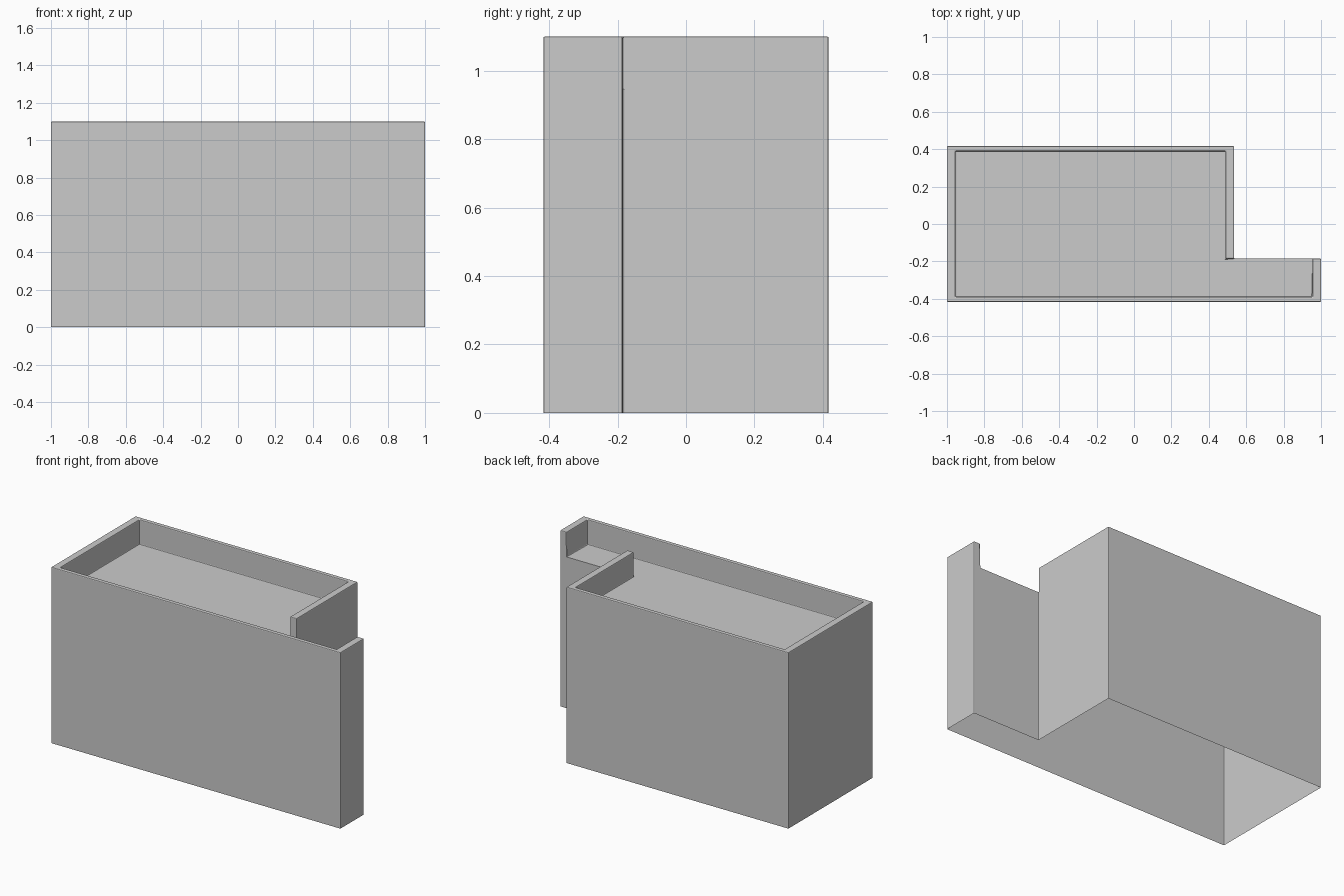
import bpy
import bmesh

if "Cube" in bpy.data.objects:
    bpy.data.objects.remove(bpy.data.objects["Cube"])

ROOF_Z, TOP_Z = 0.945, 1.10

# L-shaped plan: outer wall line, then the inner parapet line (open at the notch)
outer = [(1, -.185), (1, -.417), (-1, -.417), (-1, .417), (.535, .417), (.535, -.185)]
inner = [(.49, -.185), (.49, .39), (-.955, .39), (-.955, -.39), (.955, -.39), (.955, -.185)]

bm = bmesh.new()


def ring(points, z):
    return [bm.verts.new((x, y, z)) for x, y in points]


def wall(low, high):
    bm.faces.new((low[0], low[1], high[1], high[0]))


base = ring(outer, 0)
mid_out, mid_in = ring(outer, ROOF_Z), ring(inner, ROOF_Z)
n = len(outer)

# Outer walls, open underneath
for i in range(n):
    j = (i + 1) % n
    wall((base[i], base[j]), (mid_out[i], mid_out[j]))

# Sunken roof, running out to the open edge of the notch
bm.faces.new(mid_in + [mid_out[-1]])

# Parapet: C-shaped band with closed ends and a flat rim
mid = mid_out + mid_in
top = ring(outer + inner, TOP_Z)
for i in range(len(mid)):
    j = (i + 1) % len(mid)
    wall((mid[i], mid[j]), (top[i], top[j]))
bm.faces.new(top)

# Merge coplanar wall pieces
bmesh.ops.recalc_face_normals(bm, faces=bm.faces)
bmesh.ops.dissolve_limit(bm, angle_limit=0.02, verts=bm.verts, edges=bm.edges)
bmesh.ops.recalc_face_normals(bm, faces=bm.faces)
if max(bm.faces, key=lambda f: f.calc_center_median().z).normal.z < 0:
    bmesh.ops.reverse_faces(bm, faces=bm.faces)

mesh = bpy.data.meshes.new("building_shell")
bm.to_mesh(mesh)
bm.free()
building = bpy.data.objects.new("building_shell", mesh)
bpy.context.collection.objects.link(building)

# Slightly softened corners
bevel = building.modifiers.new("soft_corners", 'BEVEL')
bevel.width = 0.005
bevel.segments = 2
bevel.limit_method = 'ANGLE'
